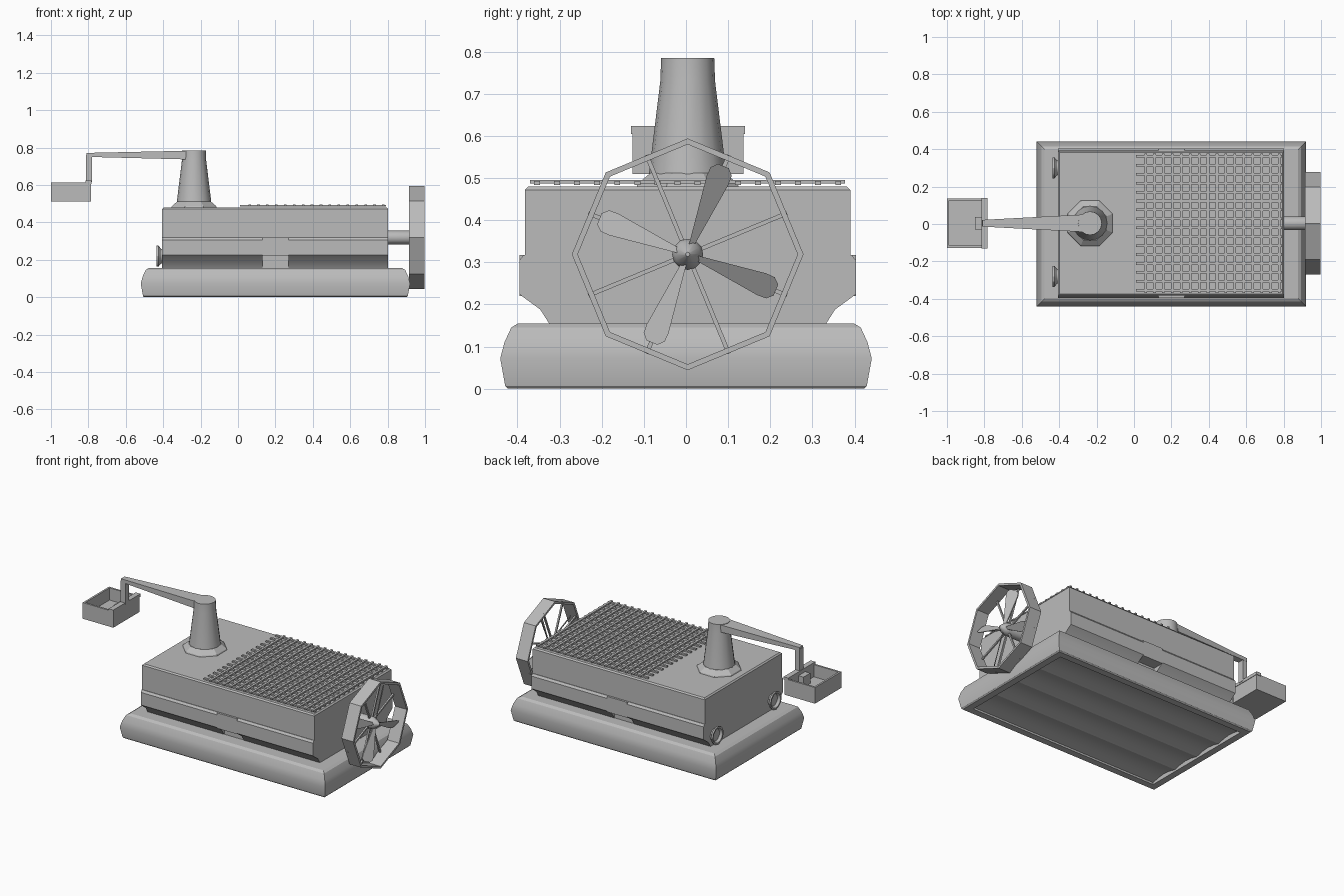
import bpy, bmesh, math
from mathutils import Matrix, Vector

if "Cube" in bpy.data.objects:
    bpy.data.objects.remove(bpy.data.objects["Cube"])

grey = bpy.data.materials.new("plain grey")
grey.diffuse_color = (0.5, 0.5, 0.5, 1)
grey.use_nodes = True
grey.node_tree.nodes["Principled BSDF"].inputs["Base Color"].default_value = grey.diffuse_color


def finish(name, bm, smooth=None):
    bmesh.ops.recalc_face_normals(bm, faces=bm.faces)
    me = bpy.data.meshes.new(name)
    bm.to_mesh(me)
    bm.free()
    me.materials.append(grey)
    ob = bpy.data.objects.new(name, me)
    bpy.context.collection.objects.link(ob)
    if smooth:
        bpy.ops.object.select_all(action='DESELECT')
        ob.select_set(True)
        bpy.context.view_layer.objects.active = ob
        bpy.ops.object.shade_smooth_by_angle(angle=math.radians(smooth))
    return ob


def loft(bm, rings, caps=(True, True)):
    """Bridge equal-length point rings; cap the chosen ends."""
    vs = [[bm.verts.new(p) for p in r] for r in rings]
    n = len(vs[0])
    for a, b in zip(vs, vs[1:]):
        for i in range(n):
            bm.faces.new((a[i], a[(i + 1) % n], b[(i + 1) % n], b[i]))
    if caps[0]:
        bm.faces.new(vs[0][::-1])
    if caps[1]:
        bm.faces.new(vs[-1])


def rect(x0, x1, y0, y1, z):
    return [(x0, y0, z), (x1, y0, z), (x1, y1, z), (x0, y1, z)]


def box(bm, x0, x1, y0, y1, z0, z1):
    loft(bm, [rect(x0, x1, y0, y1, z0), rect(x0, x1, y0, y1, z1)])


def ring(c, r, axis, t, n=8, phase=0.0):
    """Regular polygon around the x or z axis at position t."""
    pts = []
    for i in range(n):
        a = phase + 2 * math.pi * i / n
        u, v = r * math.cos(a), r * math.sin(a)
        pts.append((t, c[0] + u, c[1] + v) if axis == 'x' else (c[0] + u, c[1] + v, t))
    return pts


# Air cushion skirt: bulging rim, open underneath
bm = bmesh.new()
prof = [(0.06, 0.03), (0.06, 0.0), (0.018, 0.0), (0.012, 0.006), (0.0, 0.072),
        (0.010, 0.11), (0.026, 0.145), (0.042, 0.155)]
loft(bm, [rect(-0.52 + d, 0.92 - d, -0.441 + d, 0.441 - d, z) for d, z in prof], (False, True))
finish("skirt", bm, 32)

# Four lengthwise arched panels under the skirt
bm = bmesh.new()
for k in range(4):
    y0 = -0.381 + k * 0.1905
    pts = [(y0 + 0.1905 * j / 4, 0.012 + 0.016 * math.sin(math.pi * j / 4)) for j in range(5)]
    a, b = ([bm.verts.new((x, y, z)) for y, z in pts] for x in (-0.46, 0.86))
    for j in range(4):
        bm.faces.new((a[j], a[j + 1], b[j + 1], b[j]))
finish("underside_panels", bm, 40)

# Upper hull with slightly softened top edge
CY = 0.004
bm = bmesh.new()
loft(bm, [rect(-0.405 + d, 0.802 - d, CY - 0.386 + d, CY + 0.386 - d, z)
          for d, z in ((0, 0.30), (0, 0.472), (0.008, 0.48))])
finish("upper_hull", bm)

# Lower hull core and the overhanging side sponsons, split by an intake gap
bm = bmesh.new()
box(bm, -0.405, 0.802, CY - 0.327, CY + 0.327, 0.15, 0.31)
finish("lower_hull", bm)
section = [(0.32, 0.15), (0.329, 0.155), (0.35, 0.188), (0.395, 0.221), (0.399, 0.225),
           (0.399, 0.305), (0.389, 0.318), (0.32, 0.318)]
bm = bmesh.new()
for s in (-1, 1):
    for x0, x1 in ((-0.405, 0.13), (0.27, 0.802)):
        loft(bm, [[(x, CY + s * y, z) for y, z in section] for x in (x0, x1)])
    box(bm, 0.13, 0.27, *sorted((CY + s * 0.32, CY + s * 0.399)), 0.22, 0.318)
finish("side_sponsons", bm, 25)

# Deck grille made of crossed bars
bm = bmesh.new()
for i in range(16):
    x = 0.062 + i * 0.0477
    box(bm, x - 0.007, x + 0.007, -0.37, 0.378, 0.487, 0.496)
    y = -0.354 + i * 0.0477
    box(bm, 0.01, 0.792, y - 0.007, y + 0.007, 0.484, 0.493)
finish("deck_grille", bm)

# Crane tower with flared octagonal foot
TC = (-0.235, 0.004)
bm = bmesh.new()
loft(bm, [ring(TC, r, 'z', z, 8, math.pi / 8) for r, z in ((0.132, 0.478), (0.128, 0.487), (0.096, 0.512))])
finish("tower_foot", bm)
bm = bmesh.new()
loft(bm, [ring(TC, r, 'z', z, 16) for r, z in ((0.092, 0.51), (0.065, 0.73), (0.063, 0.785))])
finish("tower", bm, 35)

# Tapered crane arm and hanging post
bm = bmesh.new()
loft(bm, [[(x, 0.004 - w, z0), (x, 0.004 + w, z0), (x, 0.004 + w, z1), (x, 0.004 - w, z1)]
          for x, w, z0, z1 in ((-0.22, 0.05, 0.735, 0.784), (-0.30, 0.045, 0.737, 0.782),
                               (-0.81, 0.018, 0.75, 0.771))])
box(bm, -0.812, -0.78, -0.014, 0.022, 0.615, 0.76)
finish("crane_arm", bm)

# Open bucket with a taller rear strip
bm = bmesh.new()
outer, inner = (-1.0, -0.785, -0.127, 0.137), (-0.988, -0.815, -0.115, 0.125)
loft(bm, [rect(*inner, 0.535), rect(*inner, 0.612), rect(*outer, 0.612), rect(*outer, 0.51)])
finish("bucket", bm)
bm = bmesh.new()
box(bm, -0.815, -0.782, -0.131, 0.14, 0.605, 0.624)
box(bm, -0.85, -0.81, -0.03, 0.038, 0.53, 0.6)
finish("bucket_bracket", bm)

# Propeller shaft, hub and nose cone
FC = (0.004, 0.319)
bm = bmesh.new()
loft(bm, [ring(FC, r, 'x', x, 12) for r, x in ((0.037, 0.79), (0.037, 0.935), (0.03, 0.96), (0.005, 0.99))])
finish("propeller_shaft", bm, 35)

# Octagonal duct
bm = bmesh.new()
loft(bm, [ring(FC, r, 'x', x) for r, x in
          ((0.261, 0.915), (0.275, 0.915), (0.275, 0.997), (0.261, 0.997), (0.261, 0.915))], (False, False))
bmesh.ops.remove_doubles(bm, verts=bm.verts, dist=1e-5)
finish("fan_duct", bm)


def spin(bm, new, ang):
    """Turn freshly made vertices around the fan axis and move them to it."""
    bmesh.ops.transform(bm, verts=new, matrix=Matrix.Translation((0, FC[0], FC[1])) @ Matrix.Rotation(ang, 4, 'X'))


# Guard rods
bm = bmesh.new()
for k in range(8):
    n = len(bm.verts)
    box(bm, 0.924, 0.934, 0.02, 0.255, -0.005, 0.005)
    spin(bm, list(bm.verts)[n:], math.pi / 8 + k * math.pi / 4)
finish("guard_rods", bm)

# Four pitched blades widening to a rounded tip
bm = bmesh.new()
for k in range(4):
    n = len(bm.verts)
    outline = [(0.015, 0.005), (0.19, 0.028), (0.212, 0.027), (0.226, 0.014)]
    pts = [(r, -w) for r, w in outline] + [(r, w) for r, w in outline[::-1]]
    loft(bm, [[(0.958 + t + w * 0.7, r, w) for r, w in pts] for t in (-0.003, 0.003)])
    spin(bm, list(bm.verts)[n:], math.radians(-22) + k * math.pi / 2)
finish("propeller_blades", bm)

# Flared lamps on the far end
bm = bmesh.new()
for y in (0.30, -0.28):
    loft(bm, [ring((y, 0.219), r, 'x', x, 12) for r, x in
              ((0.036, -0.40), (0.04, -0.412), (0.056, -0.425), (0.056, -0.435), (0.046, -0.435), (0.036, -0.42))])
finish("lamps", bm, 30)
